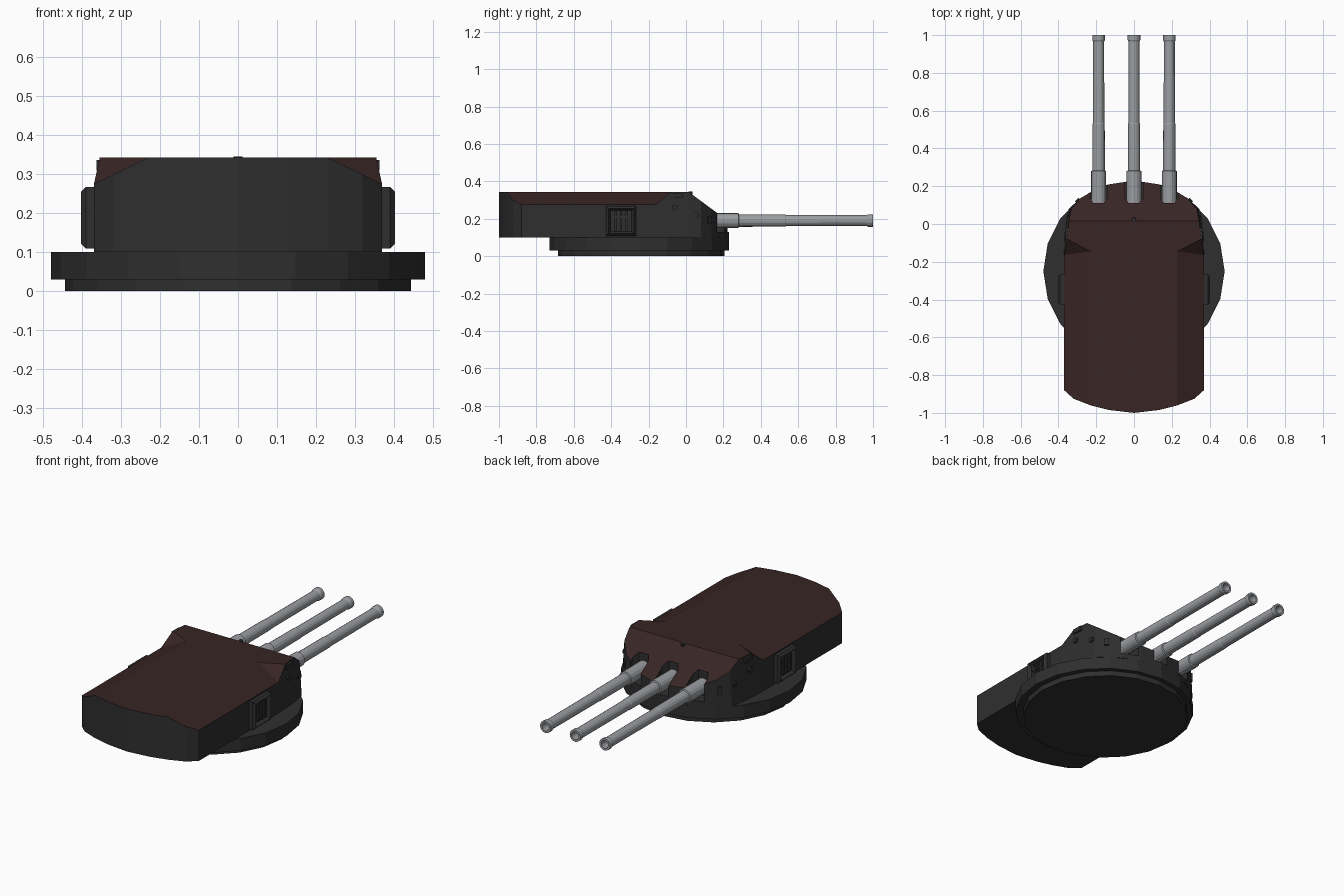
import bpy, bmesh, math
from mathutils import Matrix, Vector

old = bpy.data.objects.get("Cube")
if old:
    bpy.data.objects.remove(old, do_unlink=True)


def material(name, rgb):
    m = bpy.data.materials.new(name)
    m.use_nodes = True
    m.diffuse_color = (*rgb, 1)
    m.node_tree.nodes["Principled BSDF"].inputs["Base Color"].default_value = (*rgb, 1)
    return m


DARK = material("dark grey armour", (0.028, 0.028, 0.028))
BROWN = material("dark brown roof", (0.040, 0.018, 0.018))
STEEL = material("gun steel", (0.33, 0.34, 0.36))


def finish(name, bm, *mats):
    bmesh.ops.recalc_face_normals(bm, faces=bm.faces)
    me = bpy.data.meshes.new(name)
    bm.to_mesh(me)
    bm.free()
    for m in mats:
        me.materials.append(m)
    ob = bpy.data.objects.new(name, me)
    bpy.context.collection.objects.link(ob)
    return ob


def box(name, centre, size, turn=0.0, mat=DARK):
    bm = bmesh.new()
    mx = Matrix.Translation(centre) @ Matrix.Rotation(turn, 4, 'Z') @ Matrix.Diagonal((*size, 1))
    bmesh.ops.create_cube(bm, size=1, matrix=mx)
    return finish(name, bm, mat)


def cylinder(name, centre, r, depth, sides, axis='Z', mat=DARK):
    bm = bmesh.new()
    rot = Matrix.Rotation(math.pi / 2, 4, 'Y') if axis == 'X' else Matrix()
    bmesh.ops.create_cone(bm, cap_ends=True, segments=sides, radius1=r, radius2=r,
                          depth=depth, matrix=Matrix.Translation(centre) @ rot)
    return finish(name, bm, mat)


def lathe_y(name, x, z, profile, sides, mat):
    """Revolve (radius, y) points about an axis along y."""
    bm = bmesh.new()
    rings = []
    for r, y in profile:
        rings.append([bm.verts.new((x + r * math.cos(a), y, z + r * math.sin(a)))
                      for a in (math.tau * i / sides for i in range(sides))])
    for a, b in zip(rings, rings[1:]):
        for i in range(sides):
            j = (i + 1) % sides
            bm.faces.new((a[i], a[j], b[j], b[i]))
    bm.faces.new(rings[0])
    bm.faces.new(rings[-1])
    return finish(name, bm, mat)


# Round base
cylinder("lower_ring", (0, -0.24, 0.015), 0.445, 0.03, 20)
cylinder("upper_ring", (0, -0.25, 0.065), 0.48, 0.07, 20)

# Gun house: half outline, rear to front
TOP, LOW, FLOOR = 0.343, 0.275, 0.10
REAR = [(0, -1.0), (0.13, -0.985), (0.23, -0.96), (0.32, -0.925), (0.37, -0.88), (0.37, -0.165)]
FRONT = [(0.355, -0.08), (0.345, 0.015), (0.333, 0.08), (0.285, 0.135),
         (0.22, 0.175), (0.13, 0.21), (0, 0.23)]


def rim_height(x, y, rear):
    if rear:
        return TOP - max(0, x - 0.23) * (TOP - LOW) / 0.14
    return TOP - max(0, y - 0.015) * 0.74


bm = bmesh.new()
sides = {}
for s in (1, -1):
    base, rim = [], []
    for k, (x, y) in enumerate(REAR + FRONT):
        rear = k < len(REAR)
        flare = 0.013 if not rear and y < 0.1 else 0
        if x == 0 and s < 0:
            base.append(sides[1][0][k])
            rim.append(sides[1][1][k])
        else:
            base.append(bm.verts.new((s * (x + flare), y, FLOOR)))
            rim.append(bm.verts.new((s * x, y, rim_height(x, y, rear))))
    notch = bm.verts.new((s * 0.23, -0.145, TOP))
    sides[s] = (base, rim, notch)
    for i in range(len(base) - 1):
        bm.faces.new((base[i], base[i + 1], rim[i + 1], rim[i]))
    bm.faces.new((rim[2], rim[3], rim[4], rim[5], notch))   # sloped roof edge
    bm.faces.new((rim[5], rim[6], notch))                   # rise to the full-width front
(bl, rl, nl), (br, rr, nr) = sides[1], sides[-1]
bm.faces.new(bl + br[-2:0:-1])
bm.faces.new(rl[:3] + [nl] + rl[6:8] + [rr[7], rr[6], nr, rr[2], rr[1]])
bm.faces.new(rl[7:] + rr[-2:6:-1])
bmesh.ops.recalc_face_normals(bm, faces=bm.faces)
for f in bm.faces:
    f.material_index = 1 if f.normal.z > 0.4 else 0
house = finish("gun_house", bm, DARK, BROWN)

# Gun ports cut into the front plate
GUNS = {"right": -0.187, "centre": 0.0, "left": 0.187}
PORT = [(-0.047, 0.3), (-0.047, 0.14), (-0.03, 0.112), (0.03, 0.112), (0.047, 0.14), (0.047, 0.3)]
bm = bmesh.new()
for gx in GUNS.values():
    face = bm.faces.new([bm.verts.new((gx + x, y, 0.13)) for x, y in PORT])
    ext = bmesh.ops.extrude_face_region(bm, geom=[face])["geom"]
    bmesh.ops.translate(bm, vec=(0, 0, 0.3), verts=[v for v in ext if isinstance(v, bmesh.types.BMVert)])
cutter = finish("port_cutter", bm, DARK, BROWN)
cutter.hide_render = True
mod = house.modifiers.new("ports", 'BOOLEAN')
mod.operation, mod.solver, mod.object = 'DIFFERENCE', 'EXACT', cutter
bpy.context.view_layer.update()
cut = bpy.data.meshes.new_from_object(house.evaluated_get(bpy.context.evaluated_depsgraph_get()))
house.modifiers.clear()
house.data = cut
bpy.data.objects.remove(cutter, do_unlink=True)

# Guns: sleeve, stepped barrel, flared muzzle and bore
BARREL = [(0.04, 0.105), (0.04, 0.28), (0.033, 0.283), (0.032, 0.53), (0.030, 0.535),
          (0.029, 0.965), (0.034, 0.975), (0.034, 1.0), (0.022, 1.0), (0.02, 0.95)]
for name, gx in GUNS.items():
    lathe_y(name + "_gun", gx, 0.19, BARREL, 16, STEEL)

# Side fittings, mirrored
for name, s in (("left", 1), ("right", -1)):
    # Sight housing with a recessed window
    bm = bmesh.new()
    mx = Matrix.Translation((s * 0.38, -0.347, 0.188)) @ Matrix.Diagonal((0.046, 0.16, 0.158, 1))
    bmesh.ops.create_cube(bm, size=1, matrix=mx)
    out = Vector((s, 0, 0))
    face = max(bm.faces, key=lambda f: f.normal.dot(out))
    bmesh.ops.bevel(bm, geom=list(face.edges), offset=0.012, segments=1, affect='EDGES')
    bm.normal_update()
    face = max(bm.faces, key=lambda f: f.calc_center_median().dot(out))
    bmesh.ops.inset_region(bm, faces=[face], thickness=0.016)
    bmesh.ops.translate(bm, vec=-out * 0.02, verts=face.verts)
    finish(name + "_sight_housing", bm, DARK)
    for k in (-1, 0, 1):
        box(f"{name}_window_bar_{k + 2}", (s * 0.387, -0.347 + k * 0.028, 0.188), (0.012, 0.012, 0.1))
    box(name + "_window_crossbar", (s * 0.386, -0.347, 0.21), (0.01, 0.1, 0.01))

    # Small hatches and round ports on the forward walls
    box(name + "_upper_vent", (s * 0.352, -0.05, 0.323), (0.022, 0.06, 0.026))
    box(name + "_front_hatch", (s * 0.298, 0.125, 0.193), (0.014, 0.026, 0.04), s * math.radians(44))
    cylinder(name + "_rear_port", (s * 0.359, -0.06, 0.26), 0.015, 0.02, 8, 'X')
    cylinder(name + "_front_port", (s * 0.343, 0.055, 0.22), 0.015, 0.02, 8, 'X')

# Roof cap
cylinder("roof_cap", (0, 0.025, 0.338), 0.011, 0.014, 8)
